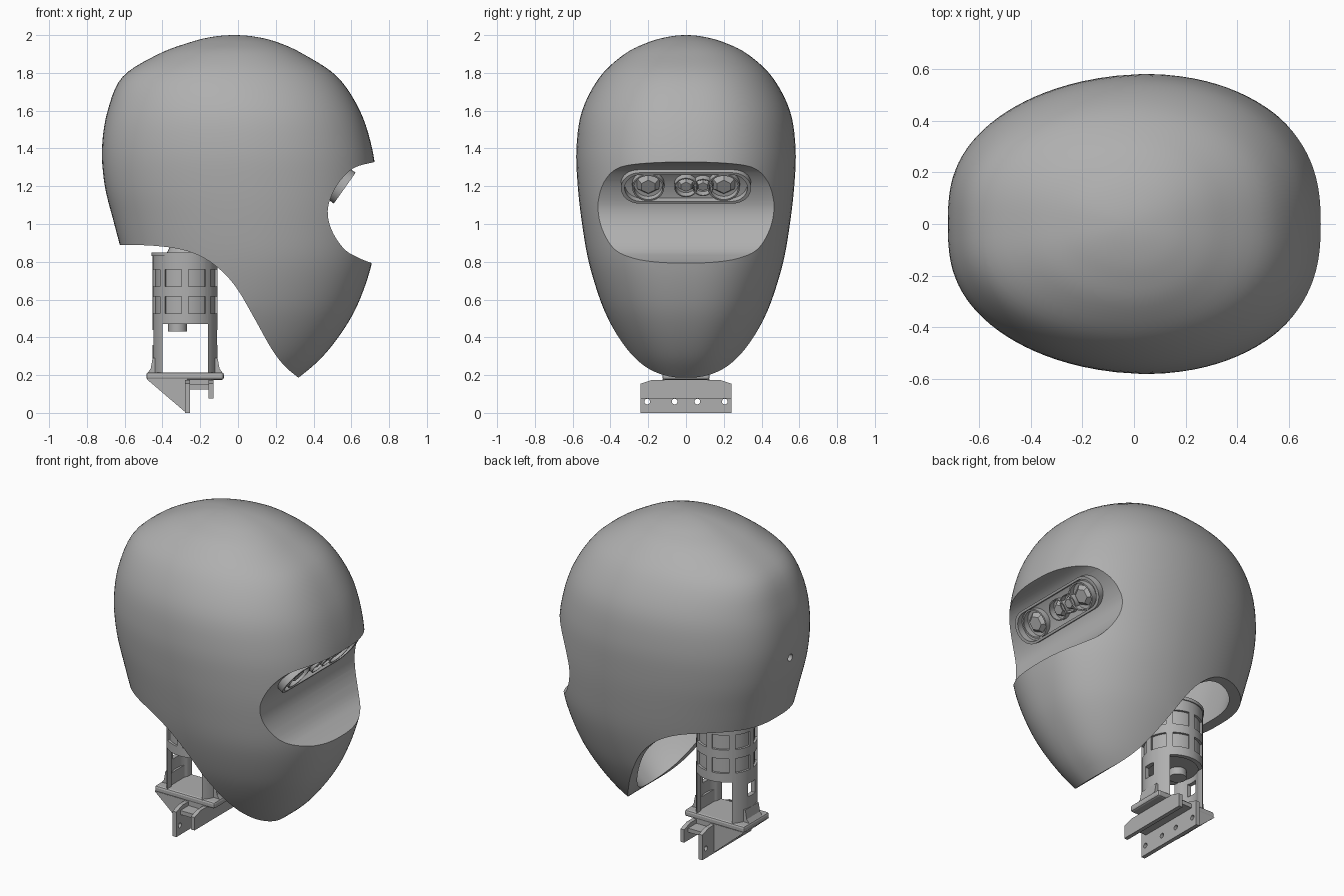
import bpy, bmesh, math
from mathutils import Matrix, Vector

if "Cube" in bpy.data.objects:
    bpy.data.objects.remove(bpy.data.objects["Cube"])

grey = bpy.data.materials.new("plain grey")
grey.use_nodes = True
grey.diffuse_color = (0.43, 0.43, 0.43, 1)
grey.node_tree.nodes["Principled BSDF"].inputs["Base Color"].default_value = (0.43, 0.43, 0.43, 1)


def make(name, bm, matrix=None):
    if matrix:
        bm.transform(matrix)
    bmesh.ops.recalc_face_normals(bm, faces=bm.faces)
    mesh = bpy.data.meshes.new(name)
    bm.to_mesh(mesh)
    bm.free()
    mesh.materials.append(grey)
    ob = bpy.data.objects.new(name, mesh)
    bpy.context.collection.objects.link(ob)
    return ob


def smooth(ob, angle=35):
    bpy.ops.object.select_all(action='DESELECT')
    ob.select_set(True)
    bpy.context.view_layer.objects.active = ob
    bpy.ops.object.shade_smooth_by_angle(angle=math.radians(angle))


def cut(ob, cutters):
    """Subtract every cutter, keep the result and drop the cutters."""
    for c in cutters:
        c.hide_render = True
        mod = ob.modifiers.new("cut", 'BOOLEAN')
        mod.object, mod.solver = c, 'EXACT'
    bpy.context.view_layer.update()
    deps = bpy.context.evaluated_depsgraph_get()
    mesh = bpy.data.meshes.new_from_object(ob.evaluated_get(deps))
    ob.modifiers.clear()
    ob.data = mesh
    for c in cutters:
        bpy.data.objects.remove(c)
    return ob


def spline(rows, steps):
    """Catmull-Rom through rows of numbers."""
    rows = [Vector(r) for r in rows]
    pts = [2 * rows[0] - rows[1]] + rows + [2 * rows[-1] - rows[-2]]
    out = []
    for a, b, c, d in zip(pts, pts[1:], pts[2:], pts[3:]):
        for i in range(steps):
            t = i / steps
            out.append(0.5 * (2 * b + (c - a) * t + (2 * a - 5 * b + 4 * c - d) * t**2
                              + (3 * b - a - 3 * c + d) * t**3))
    return out + [rows[-1]]


def extrude(name, pts, vec, matrix=None):
    bm = bmesh.new()
    f = bm.faces.new([bm.verts.new(p) for p in pts])
    ext = bmesh.ops.extrude_face_region(bm, geom=[f])["geom"]
    bmesh.ops.translate(bm, vec=vec, verts=[v for v in ext if isinstance(v, bmesh.types.BMVert)])
    return make(name, bm, matrix)


def prism(name, pts, half, y=0.0):
    """Extrude an x-z outline along y."""
    return extrude(name, [(p[0], y - half, p[1]) for p in pts], (0, 2 * half, 0))


def box(name, x, y, z, matrix=None):
    bm = bmesh.new()
    bmesh.ops.create_cube(bm, size=1)
    bm.transform(Matrix.Translation([(a + b) / 2 for a, b in (x, y, z)])
                 @ Matrix.Diagonal([b - a for a, b in (x, y, z)] + [1]))
    return make(name, bm, matrix)


def tube(name, r, z0, z1, matrix, sides=48, top=None):
    bm = bmesh.new()
    bmesh.ops.create_cone(bm, cap_ends=True, segments=sides, radius1=r,
                          radius2=r if top is None else top, depth=z1 - z0)
    return make(name, bm, matrix @ Matrix.Translation((0, 0, (z0 + z1) / 2)))


def ring(name, inner, outer, z0, z1, matrix, sides=32):
    bm = bmesh.new()
    vs = [bm.verts.new((r, 0, z)) for r, z in ((inner, z0), (outer, z0), (outer, z1), (inner, z1))]
    es = [bm.edges.new((vs[i - 1], vs[i])) for i in range(4)]
    bmesh.ops.spin(bm, geom=vs + es, axis=(0, 0, 1), cent=(0, 0, 0), angle=math.tau, steps=sides)
    bmesh.ops.remove_doubles(bm, verts=bm.verts, dist=1e-5)
    return make(name, bm, matrix)


# Head shell: height, back, front and half width of each level
LEVELS = [(.10, -.3, .2, .12), (.19, -.4, .325, .22), (.30, -.5, .45, .305), (.45, -.55, .565, .39),
          (.6, -.58, .645, .455), (.8, -.605, .71, .515), (1, -.655, .732, .55), (1.2, -.705, .735, .573),
          (1.4, -.72, .71, .58), (1.6, -.69, .645, .55), (1.78, -.61, .525, .455),
          (1.9, -.42, .345, .325), (1.96, -.26, .215, .205), (1.99, -.14, .1, .1), (2, -.02, -.02, 0)]
OVER_POLE = [(1.99, .1, -.14, -.1)]


def head(name, matrix=None, sides=96):
    bm = bmesh.new()
    rings = []
    for z, back, front, half in spline(LEVELS + OVER_POLE, 5)[:-6]:
        mid = back + 0.53 * (front - back)
        verts = []
        for i in range(sides):
            c, s = math.cos(math.tau * i / sides), math.sin(math.tau * i / sides)
            reach, power, taper = (front - mid, 2.5, .1) if c > 0 else (mid - back, 2.8, .2)
            t = abs(c) ** (2 / power)
            y = math.copysign(abs(s) ** (2 / power), s) * (1 - taper * t ** 1.5)
            verts.append(bm.verts.new((mid + math.copysign(t, c) * reach, y * half, z)))
        rings.append(verts)
    bm.faces.new(rings[0])
    pole = bm.verts.new((-.02, 0, 2))
    for i in range(sides):
        j = (i + 1) % sides
        for lo, hi in zip(rings, rings[1:]):
            bm.faces.new((lo[i], lo[j], hi[j], hi[i]))
        bm.faces.new((rings[-1][i], rings[-1][j], pole))
    return make(name, bm, matrix)


SCOOP = spline([(.73, 1.33), (.62, 1.30), (.55, 1.24), (.5, 1.16), (.475, 1.07), (.495, .97),
                (.56, .87), (.64, .82), (.73, .785)], 5)
SCOOP = [(1, 1.34)] + [tuple(p) for p in SCOOP] + [(1, .72)]
NECKLINE = spline([(-.62, .89), (-.45, .885), (-.3, .865), (-.18, .82), (-.08, .745), (0, .65),
                   (.09, .495), (.18, .335), (.25, .245), (.315, .19)], 4)
NECKLINE = [(-1, .9)] + [tuple(p) for p in NECKLINE] + [(.45, .1), (.45, -.2), (-1, -.2)]

about = Vector((0, 0, 1.1))
hollow = head("hollow", Matrix.Translation(about) @ Matrix.Scale(.9, 4) @ Matrix.Translation(-about))
cut(hollow, [prism("wall", [(x - .06, 1.06 + (z - 1.06) * 1.17) for x, z in SCOOP], 1)])
sideways = Matrix.Rotation(math.pi / 2, 4, 'Y')
rear_hole = tube("rear_hole", .022, -.9, -.5, Matrix.Translation((0, 0, 1.28)) @ sideways, 16)
smooth(cut(head("head_shell"), [prism("scoop", SCOOP, 1), hollow, prism("neckline", NECKLINE, 1), rear_hole]))

# Tilted sensor bar in the scoop
up = Vector((.577, 0, .817)).normalized()
face = Matrix.Translation((.565, 0, 1.19)) @ Matrix(
    ((0, up.x, up.z, 0), (1, 0, 0, 0), (0, up.z, -up.x, 0), (0, 0, 0, 1)))


def stadium(name, length, r, z0, z1):
    pts = []
    for end in (1, -1):
        for i in range(17):
            a = end * math.pi / 2 - math.pi + math.pi * i / 16 + (math.pi if end < 0 else 0) * 2
            a = -math.pi / 2 + math.pi * i / 16 + (0 if end > 0 else math.pi)
            pts.append((end * (length - r) + r * math.cos(a), r * math.sin(a), z0))
    return extrude(name, pts, (0, 0, z1 - z0), face)


smooth(cut(stadium("sensor_bar", .345, .1, -.09, 0), [stadium("pocket", .325, .086, -.045, .05)]))
for name, y, r in (("right_eye", -.2, .085), ("right_sensor", 0, .062),
                   ("left_sensor", .09, .055), ("left_eye", .2, .085)):
    at = face @ Matrix.Translation((y, 0, 0))
    smooth(ring(name + "_ring", r * .9, r, -.06, -.004, at))
    tube(name + "_lens", r * .88, -.05, -.012, at, 6, r * .5)

# Neck housing with shallow windows and a large opening
neck = Matrix.Translation((-.28, 0, 0))
cutters = [tube("bore", .145, .1, .8, neck), box("opening", (-.4, -.16), (-.3, .3), (.15, .47))]
for k in range(8):
    turn = neck @ Matrix.Rotation(math.tau * (k + .5) / 8, 4, 'Z')
    for z in (.57, .715):
        cutters.append(box("window", (.1, .3), (-.048, .048), (z - .045, z + .045), turn))
cutters.append(box("leg_window", (-.6, 0), (-.035, .035), (.36, .44)))
smooth(cut(tube("neck_housing", .172, .2, .84, neck), cutters))
smooth(tube("neck_collar", .178, .83, .85, neck))
smooth(tube("neck_motor", .158, .475, .835, neck))
smooth(tube("motor_shaft", .05, .43, .48, Matrix.Translation((-.32, 0, 0)), 24))
smooth(tube("neck_joint", .1, .84, .9, neck, 32, .07))
smooth(tube("neck_post", .07, .88, 1.1, neck, 32))

# Foot: base flange, leg fillets and mounting bracket
foot = box("base_flange", (-.485, -.075), (-.125, .125), (.175, .215))
bevel = foot.modifiers.new("round", 'BEVEL')
bevel.width, bevel.segments = .012, 2
for side, name in ((-1, "rear_leg_fillet"), (1, "front_leg_fillet")):
    prism(name, [(-.28 + side * x, z) for x, z in ((.13, .21), (.2, .21), (.182, .235), (.172, .29), (.13, .29))], .065)
for y, name in ((-.11, "right_gusset"), (.11, "left_gusset")):
    prism(name, [(-.485, .18), (-.28, .005), (-.27, .005), (-.27, .18)], .014, y)


def bracket_plate(name, x, z0, z1):
    outline = [(-.24, z0), (.24, z0), (.24, z1 - .02), (.18, z1), (-.18, z1), (-.24, z1 - .02)]
    return extrude(name, [(x, *p) for p in outline], (.025, 0, 0))


holes = [tube("hole", .015, -.3, -.2, Matrix.Translation((0, y, .06)) @ sideways, 16)
         for y in (-.205, -.06, .06, .205)]
cut(bracket_plate("mounting_plate", -.28, 0, .175), holes)
bracket_plate("front_lip", -.155, .075, .175)
box("bracket_web", (-.26, -.14), (-.2, .2), (.125, .15))
box("bracket_top", (-.28, -.14), (-.12, .12), (.15, .2))
